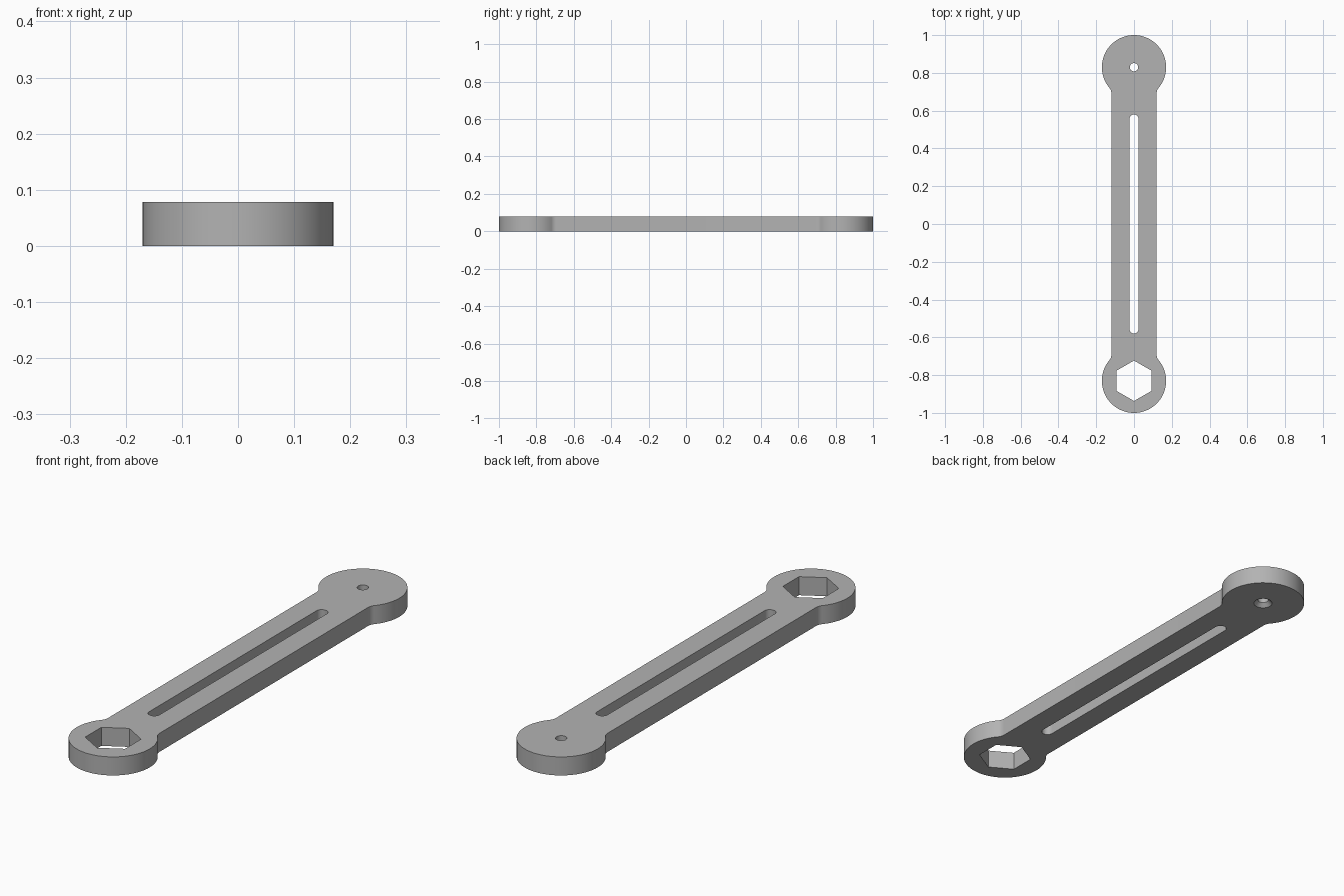
import bpy, bmesh
from math import pi, sin, cos, sqrt, atan2, radians

cube = bpy.data.objects.get("Cube")
if cube:
    bpy.data.objects.remove(cube)

HEIGHT = 0.078
HEAD_R, HEAD_Y = 0.17, 0.83
BAR_W, FILLET = 0.12, 0.04

steel = bpy.data.materials.new("grey_steel")
steel.use_nodes = True
grey = (0.45, 0.45, 0.45, 1)
steel.diffuse_color = grey
steel.node_tree.nodes["Principled BSDF"].inputs["Base Color"].default_value = grey


def arc(cx, cy, r, a0, a1, n):
    """Points along an arc, both ends included."""
    return [(cx + r * cos(a0 + (a1 - a0) * i / n),
             cy + r * sin(a0 + (a1 - a0) * i / n)) for i in range(n + 1)]


def prism(name, loops):
    """Solid through a stack of equal-length outlines, each (z, points)."""
    bm = bmesh.new()
    rings = [[bm.verts.new((x, y, z)) for x, y in pts] for z, pts in loops]
    for low, high in zip(rings, rings[1:]):
        for i in range(len(low)):
            j = (i + 1) % len(low)
            bm.faces.new((low[i], low[j], high[j], high[i]))
    bm.faces.new(rings[0][::-1])
    bm.faces.new(rings[-1])
    bmesh.ops.recalc_face_normals(bm, faces=bm.faces)
    mesh = bpy.data.meshes.new(name)
    bm.to_mesh(mesh)
    bm.free()
    mesh.materials.append(steel)
    obj = bpy.data.objects.new(name, mesh)
    bpy.context.collection.objects.link(obj)
    return obj


# Outline: round heads blended into the straight bar by small fillets
dy = sqrt((HEAD_R + FILLET) ** 2 - (BAR_W + FILLET) ** 2)
touch = atan2(dy, BAR_W + FILLET)
quarter = arc(BAR_W + FILLET, HEAD_Y - dy, FILLET, pi, pi - (pi - (pi + touch)) - 2 * touch, 8)
quarter += arc(0, HEAD_Y, HEAD_R, -touch, pi / 2, 40)[1:]
half = quarter + [(-x, y) for x, y in quarter[-2::-1]]
outline = half + [(-x, -y) for x, y in half]
wrench = prism("wrench_body", [(0, outline), (HEIGHT, outline)])

# Cutters: hexagon socket, long slot and countersunk hanging hole
LOW, HIGH = -0.05, HEIGHT + 0.05


def circle(cy, r, n, start=0):
    return arc(0, cy, r, start, start + 2 * pi, n)[:-1]


hexagon = circle(-HEAD_Y, 0.107, 6, pi / 2)
slot = arc(0, 0.556, 0.024, 0, pi, 16) + arc(0, -0.556, 0.024, pi, 2 * pi, 16)
cutters = [
    prism("hex_cutter", [(LOW, hexagon), (HIGH, hexagon)]),
    prism("slot_cutter", [(LOW, slot), (HIGH, slot)]),
    prism("hole_cutter", [(z, circle(HEAD_Y, r, 32)) for z, r in
                          ((-0.01, 0.048), (0.016, 0.022), (HIGH, 0.022))]),
]

bpy.ops.object.select_all(action="DESELECT")
bpy.context.view_layer.objects.active = wrench
wrench.select_set(True)
for cutter in cutters:
    cut = wrench.modifiers.new(cutter.name, "BOOLEAN")
    cut.operation, cut.solver, cut.object = "DIFFERENCE", "EXACT", cutter
    bpy.ops.object.modifier_apply(modifier=cut.name)
    bpy.data.objects.remove(cutter)
bpy.ops.object.shade_smooth_by_angle(angle=radians(25))
